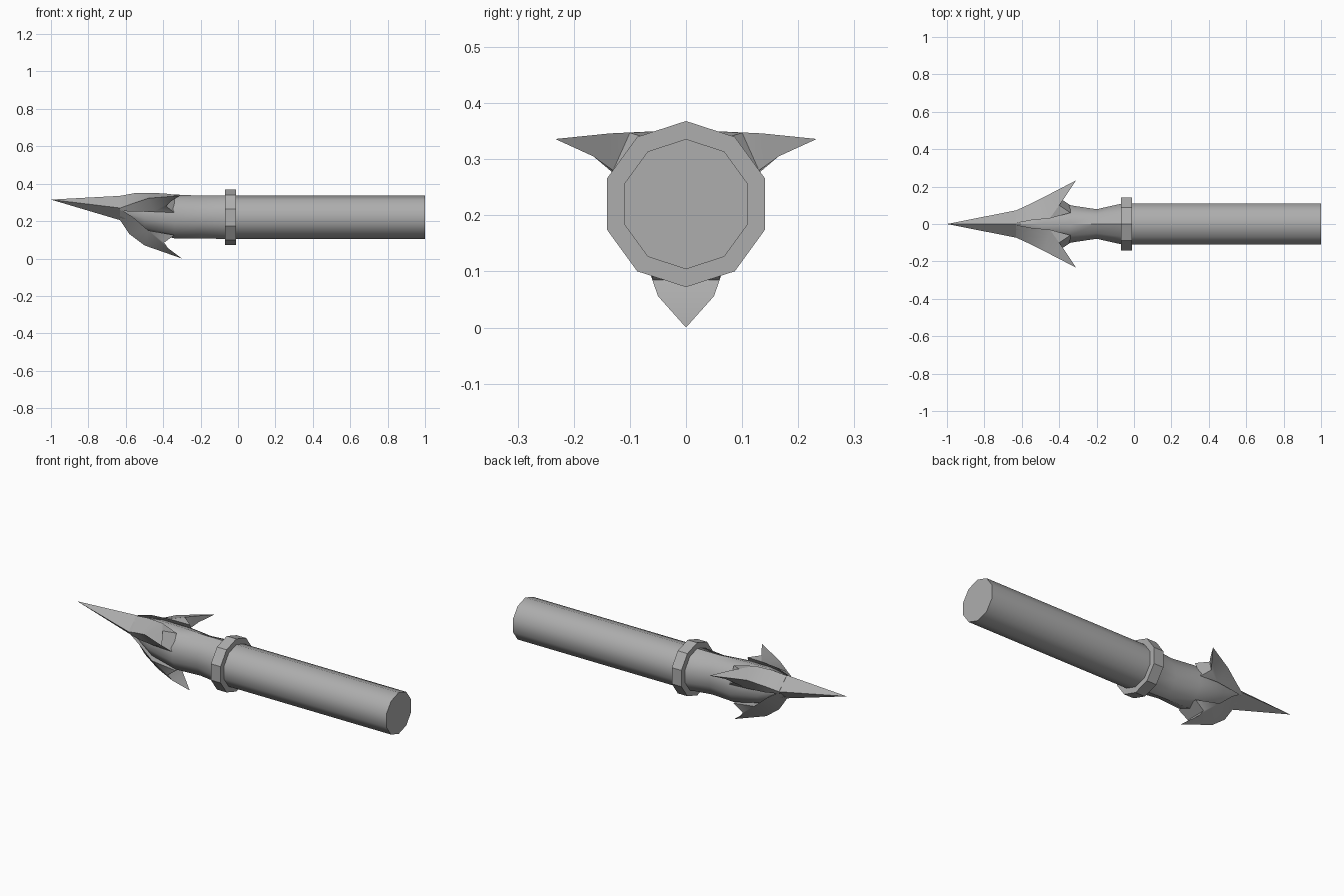
import bpy, bmesh, math

cube = bpy.data.objects.get("Cube")
if cube:
    bpy.data.objects.remove(cube, do_unlink=True)

steel = bpy.data.materials.new("grey_steel")
steel.use_nodes = True
colour = (0.42, 0.42, 0.42, 1)
steel.diffuse_color = colour
steel.node_tree.nodes["Principled BSDF"].inputs["Base Color"].default_value = colour


def finish(bm, name, smooth_angle=None):
    """Turn a bmesh into a named, shaded steel object."""
    bmesh.ops.remove_doubles(bm, verts=bm.verts, dist=0.0001)
    bmesh.ops.recalc_face_normals(bm, faces=bm.faces)
    mesh = bpy.data.meshes.new(name)
    bm.to_mesh(mesh)
    bm.free()
    mesh.materials.append(steel)
    obj = bpy.data.objects.new(name, mesh)
    bpy.context.collection.objects.link(obj)
    if smooth_angle:
        bpy.ops.object.select_all(action='DESELECT')
        obj.select_set(True)
        bpy.context.view_layer.objects.active = obj
        bpy.ops.object.shade_smooth_by_angle(angle=math.radians(smooth_angle))
    return obj


def loft(name, sides, sections, smooth_angle=None):
    """Skin elliptical sections (x, centre z, y radius, z radius) along x."""
    bm = bmesh.new()
    rings = []
    for x, cz, ry, rz in sections:
        angles = [math.tau * i / sides for i in range(sides)]
        rings.append([bm.verts.new((x, ry * math.sin(a), cz + rz * math.cos(a)))
                      for a in angles])
    for a, b in zip(rings, rings[1:]):
        for i in range(sides):
            j = (i + 1) % sides
            bm.faces.new((a[i], a[j], b[j], b[i]))
    for ring in (rings[0], rings[-1]):
        if (ring[0].co - ring[1].co).length > 0.001:
            bm.faces.new(ring)
    return finish(bm, name, smooth_angle)


def barb(name, ridge, base_a, hook_a, base_b, hook_b, flip=1):
    """Hooked barb: a ridge to the point, two flanks and a concave back."""
    bm = bmesh.new()

    def add(points):
        return [bm.verts.new((x, y * flip, z)) for x, y, z in points]

    r = add(ridge)
    flanks = [(add(base_a), add(hook_a)), (add(base_b), add(hook_b))]
    for base, hook in flanks:
        for i in range(2):
            bm.faces.new((r[i], r[i + 1], base[i + 1], base[i]))
            bm.faces.new((base[2], hook[i], hook[i + 1]))
        bm.faces.new((r[2], hook[0], base[2]))
        bm.faces.new((r[2], r[3], hook[0]))
    (a, ha), (b, hb) = flanks
    # concave back and hidden root
    bm.faces.new((r[3], ha[0], hb[0]))
    bm.faces.new((r[0], a[0], b[0]))
    bm.faces.new((a[2], ha[2], hb[2], b[2]))
    for i in range(2):
        bm.faces.new((ha[i], ha[i + 1], hb[i + 1], hb[i]))
        bm.faces.new((a[i], a[i + 1], b[i + 1], b[i]))
    return finish(bm, name, 35)


# Shaft and waisted neck
loft("shaft", 10, [(-0.04, 0.22, 0.116, 0.116), (1, 0.22, 0.116, 0.116)], 40)
loft("neck", 10, [
    (-0.63, 0.27, 0.045, 0.058),
    (-0.5, 0.245, 0.09, 0.1),
    (-0.34, 0.225, 0.105, 0.117),
    (-0.2, 0.222, 0.083, 0.114),
    (-0.06, 0.22, 0.116, 0.116)], 40)

# Faceted collar
loft("collar", 10, [(-0.07, 0.22, 0.148, 0.148), (-0.01, 0.22, 0.148, 0.148)])

# Four-sided point, raised above the shaft axis
loft("point", 4, [(-1, 0.315, 0, 0), (-0.63, 0.27, 0.073, 0.065)])

# Bottom barb, symmetric about the middle
half_base = [(-0.63, 0.07, 0.265), (-0.56, 0.08, 0.22), (-0.48, 0.08, 0.15)]
half_hook = [(-0.375, 0.05, 0.056), (-0.395, 0.06, 0.085), (-0.34, 0.065, 0.125)]


def mirrored(points):
    return [(x, -y, z) for x, y, z in points]


barb("bottom_barb",
     [(-0.63, 0, 0.205), (-0.58, 0, 0.13), (-0.5, 0, 0.07), (-0.3, 0, 0)],
     half_base, half_hook, mirrored(half_base), mirrored(half_hook))

# Side barbs, flat on top
for name, flip in (("back_barb", 1), ("front_barb", -1)):
    barb(name,
         [(-0.63, 0.073, 0.27), (-0.56, 0.105, 0.295),
          (-0.48, 0.145, 0.322), (-0.31, 0.233, 0.336)],
         [(-0.63, 0.005, 0.335), (-0.55, 0.02, 0.35), (-0.45, 0.03, 0.351)],
         [(-0.375, 0.135, 0.346), (-0.4, 0.1, 0.347), (-0.34, 0.06, 0.335)],
         [(-0.63, 0.065, 0.255), (-0.55, 0.085, 0.25), (-0.45, 0.1, 0.25)],
         [(-0.36, 0.165, 0.305), (-0.385, 0.13, 0.28), (-0.34, 0.1, 0.245)],
         flip)
